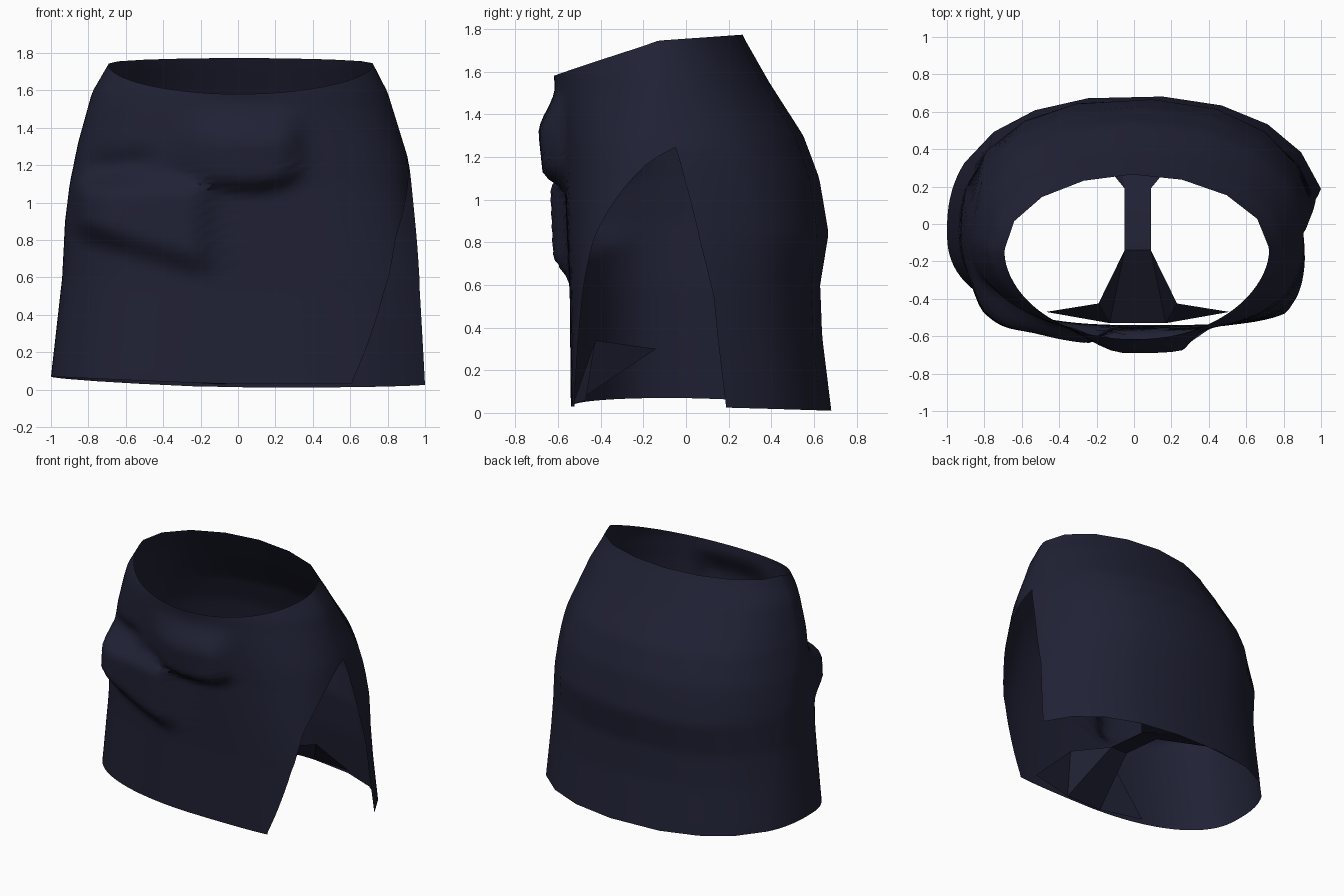
import bpy
import bmesh
from math import sin, cos, pi, radians, exp

cube = bpy.data.objects.get("Cube")
if cube:
    bpy.data.objects.remove(cube, do_unlink=True)

fabric = bpy.data.materials.new("dark navy fabric")
fabric.use_nodes = True
navy = (0.0145, 0.0152, 0.035, 1)
fabric.diffuse_color = navy
bsdf = fabric.node_tree.nodes["Principled BSDF"]
bsdf.inputs["Base Color"].default_value = navy
bsdf.inputs["Roughness"].default_value = 0.9


def lookup(table, z):
    """Linear interpolation in a list of (height, value) pairs."""
    if z <= table[0][0]:
        return table[0][1]
    for (z0, v0), (z1, v1) in zip(table, table[1:]):
        if z <= z1:
            return v0 + (v1 - v0) * (z - z0) / (z1 - z0)
    return table[-1][1]


def step(value, low, high):
    t = min(1, max(0, (value - low) / (high - low)))
    return t * t * (3 - 2 * t)


# Silhouette profiles by height
RIGHT = [(0.07, 1.0), (0.6, 0.94), (0.9, 0.925), (1.1, 0.9), (1.32, 0.855), (1.59, 0.78), (1.745, 0.69)]
LEFT = [(0.02, 1.03), (0.6, 0.985), (1.17, 0.92), (1.25, 0.905), (1.59, 0.8), (1.745, 0.72)]
BACK = [(0.01, 0.685), (0.36, 0.64), (0.6, 0.63), (0.84, 0.67), (1.1, 0.625), (1.3, 0.55), (1.55, 0.39), (1.77, 0.265)]
FRONT = [(0.04, -0.54), (0.54, -0.545), (1.1, -0.57), (1.58, -0.62)]
MIDDLE = [(0.03, -0.04), (1.2, -0.06), (1.74, -0.13)]
# Squareness of the back, front left and front right quarters
BACK_N = [(0, 2.35), (1, 2.35), (1.77, 1.95)]
FRONT_LEFT_N = [(0, 4), (0.6, 4), (1, 3.1), (1.5, 2.0), (1.74, 1.65)]
FRONT_RIGHT_N = [(0, 2.45), (1, 2.4), (1.5, 2.0), (1.74, 1.65)]
# Angles of the slit edges
SLIT_BACK = [(0.02, 15), (0.55, 12), (0.8, 7), (1.24, 1)]
SLIT_FRONT = [(0.04, -69.5), (0.3, -60), (0.54, -51), (0.82, -37), (1.09, -15), (1.18, -7), (1.24, 1)]


def drape(x, z):
    """Depth of the gathered folds on the front."""
    # Cowl fold below the waist
    low = 1.06 + 0.9 * (x - 0.05) ** 2
    cowl = 0.1 * step(z, low - 0.04, low + 0.07) * (1 - step(z, 1.3, 1.54))
    cowl *= step(x, -0.4, -0.05) * (1 - step(x, 0.24, 0.38))
    # Hip fold with a diagonal lower edge
    low = 0.6 - 0.3 * (x + 0.1)
    hip = 0.08 + 0.04 * step(-x, 0.5, 0.75)
    hip *= step(z, low - 0.05, low + 0.1) * (1 - step(z, 1.04, 1.17))
    hip *= step(x, -0.93, -0.8) * (1 - step(x, -0.25, -0.1))
    # Tucked notch at the hip
    notch = -0.04 * exp(-((z - 1.22 - 0.1 * (x + 0.5)) / 0.06) ** 2)
    notch *= step(x, -0.85, -0.7) * (1 - step(x, -0.55, -0.4))
    return cowl + hip + notch


def height(a, t):
    s = sin(a)
    top = 1.745 + (0.028 * s if s > 0 else -0.165 * abs(s) ** 1.18)
    hem = 0.03 + 0.04 * max(0, -cos(a)) - 0.02 * s * (s > 0)
    return hem + (top - hem) * t


def skirt_point(u, t):
    # Settle the angle and height, as the slit edges depend on height
    z = 0.03 + 1.7 * t
    for _ in range(12):
        a0 = radians(lookup(SLIT_BACK, z))
        a1 = 2 * pi + radians(lookup(SLIT_FRONT, z))
        a = a0 + (a1 - a0) * u
        z = height(a, t)
    c, s = cos(a), sin(a)
    mid = lookup(MIDDLE, z)
    n = lookup(BACK_N if s > 0 else FRONT_LEFT_N if c > 0 else FRONT_RIGHT_N, z)
    depth = lookup(BACK if s > 0 else FRONT, z) - mid
    x = lookup(LEFT, z) * c ** (2 / n) if c > 0 else -lookup(RIGHT, z) * (-c) ** (2 / n)
    y = mid + depth * abs(s) ** (2 / n)
    if s < 0:
        y -= drape(x, z) * step(-s, 0, 0.4)
    return x, y, z


def finish(name, bm, angle):
    mesh = bpy.data.meshes.new(name)
    bm.to_mesh(mesh)
    bm.free()
    mesh.materials.append(fabric)
    obj = bpy.data.objects.new(name, mesh)
    bpy.context.collection.objects.link(obj)
    bpy.ops.object.select_all(action="DESELECT")
    obj.select_set(True)
    bpy.context.view_layer.objects.active = obj
    bpy.ops.object.shade_smooth_by_angle(angle=radians(angle))


# Skirt shell: coarse columns behind, fine columns on the draped front
columns = [0.5 * i / 8 for i in range(8)] + [0.5 + 0.5 * i / 44 for i in range(45)]
ROWS = 48
bm = bmesh.new()
grid = [[bm.verts.new(skirt_point(u, j / ROWS)) for u in columns] for j in range(ROWS + 1)]
for lower, upper in zip(grid, grid[1:]):
    for i in range(len(columns) - 1):
        bm.faces.new((lower[i], lower[i + 1], upper[i + 1], upper[i]))
bmesh.ops.remove_doubles(bm, verts=bm.verts[:], dist=0.002)
finish("skirt_shell", bm, 40)

# Inner gusset: a narrow strip with winged flares down to both hems
bm = bmesh.new()


def pair(half, y, z):
    return [bm.verts.new((0.02 + side * half, y, z)) for side in (-1, 1)]


strip_back = pair(0.07, 0.19, 0.27)
strip_front = pair(0.07, -0.14, 0.30)
bm.faces.new((strip_back[0], strip_back[1], strip_front[1], strip_front[0]))
flares = (
    (strip_front, pair(0.21, -0.425, 0.34), pair(0.49, -0.47, 0.06), pair(0.15, -0.53, 0.04)),
    (strip_back, pair(0.3, 0.47, 0.25), pair(0.48, 0.6, 0.05), pair(0.15, 0.66, 0.03)),
)
for strip, wing, corner, hem in flares:
    bm.faces.new((strip[0], strip[1], hem[1], hem[0]))
    for i in (0, 1):
        bm.faces.new((strip[i], wing[i], hem[i]))
        bm.faces.new((wing[i], corner[i], hem[i]))
bmesh.ops.recalc_face_normals(bm, faces=bm.faces[:])
finish("inner_gusset", bm, 30)
